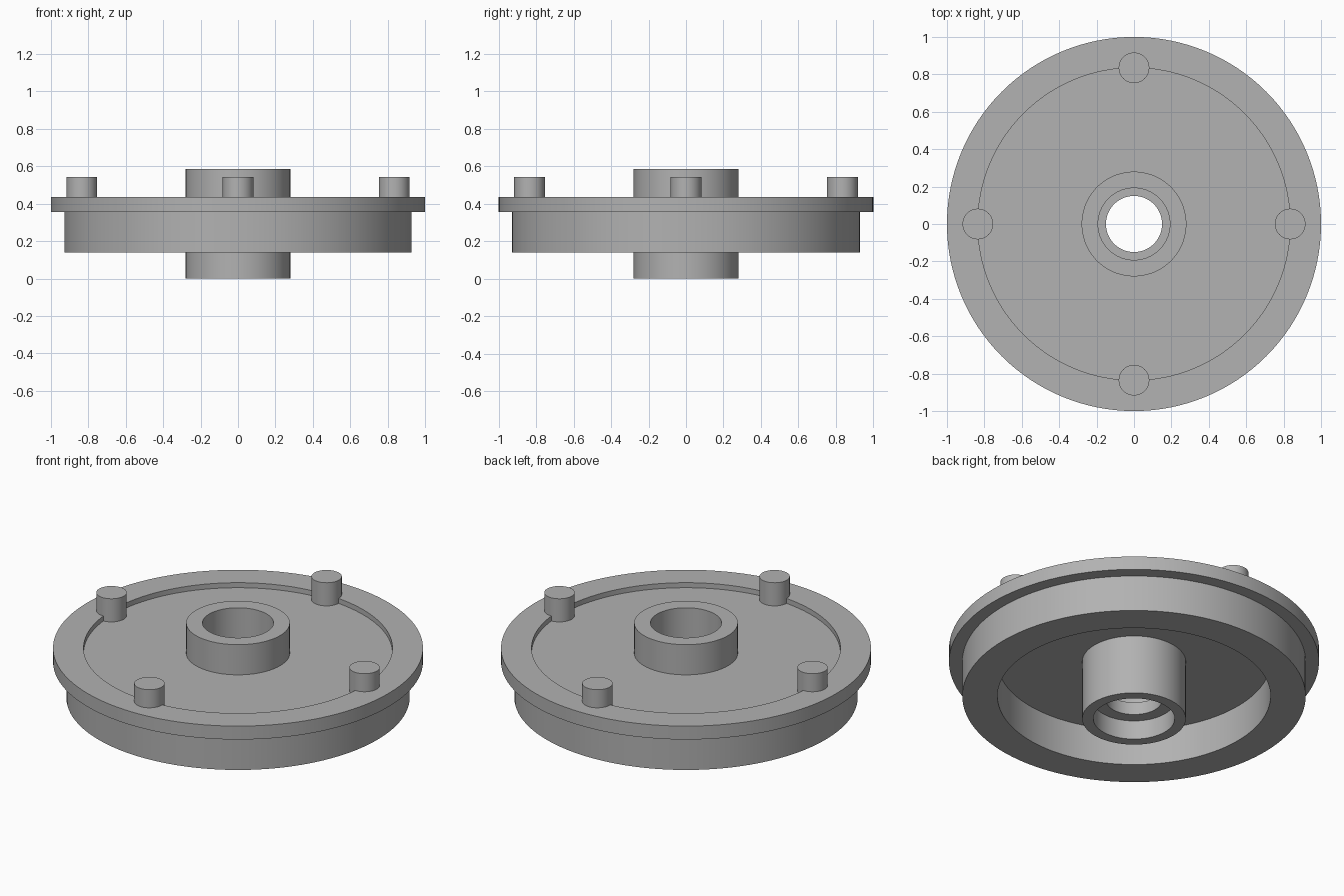
import bpy, bmesh, math
from mathutils import Vector

cube = bpy.data.objects.get("Cube")
if cube:
    bpy.data.objects.remove(cube, do_unlink=True)

# Single plain grey
grey = bpy.data.materials.new("plain_grey")
grey.use_nodes = True
colour = (0.445, 0.445, 0.445, 1)
grey.diffuse_color = colour
grey.node_tree.nodes["Principled BSDF"].inputs["Base Color"].default_value = colour


def lathe(name, profile, steps, closed, location=(0, 0, 0)):
    """Revolve an (r, z) profile around the z axis."""
    bm = bmesh.new()
    verts = [bm.verts.new((r, 0, z)) for r, z in profile]
    pairs = list(zip(verts, verts[1:]))
    if closed:
        pairs.append((verts[-1], verts[0]))
    edges = [bm.edges.new(p) for p in pairs]
    bmesh.ops.spin(bm, geom=verts + edges, cent=(0, 0, 0), axis=(0, 0, 1),
                   angle=math.tau, steps=steps, use_merge=False)
    bmesh.ops.remove_doubles(bm, verts=bm.verts[:], dist=0.0001)
    bmesh.ops.recalc_face_normals(bm, faces=bm.faces[:])
    mesh = bpy.data.meshes.new(name)
    bm.to_mesh(mesh)
    bm.free()
    mesh.materials.append(grey)
    obj = bpy.data.objects.new(name, mesh)
    obj.location = Vector(location)
    bpy.context.collection.objects.link(obj)
    bpy.ops.object.select_all(action='DESELECT')
    obj.select_set(True)
    bpy.context.view_layer.objects.active = obj
    bpy.ops.object.shade_smooth_by_angle(angle=math.radians(30))
    return obj


# Heights
drum_z, flange_z, floor_z, rim_z = 0.14, 0.355, 0.405, 0.435
hub_top, ledge_low, ledge_high = 0.585, 0.113, 0.188
hub_r, bore_r = 0.28, 0.15

# Flanged drum, thin web and stepped-bore hub in one turned body
lathe("flanged_wheel_body", [
    (hub_r, 0), (hub_r, flange_z),                      # lower hub
    (0.738, flange_z), (0.738, drum_z),                 # underside hollow
    (0.928, drum_z), (0.928, flange_z),                 # drum
    (1, flange_z), (1, rim_z),                          # flange
    (0.835, rim_z), (0.835, floor_z),                   # top recess
    (hub_r, floor_z), (hub_r, hub_top),                 # upper hub
    (0.192, hub_top), (0.192, ledge_high),              # upper counterbore
    (bore_r, ledge_high), (bore_r, ledge_low),          # through hole
    (0.22, ledge_low), (0.22, 0),                       # lower counterbore
], 128, True)

# Four pins standing on the edge of the recess
for i, side in enumerate(("left", "back", "right", "front")):
    a = i * math.pi / 2
    lathe(side + "_pin", [(0, 0.38), (0.082, 0.38), (0.082, 0.543), (0, 0.543)],
          48, False, (0.835 * math.cos(a), 0.835 * math.sin(a), 0))
